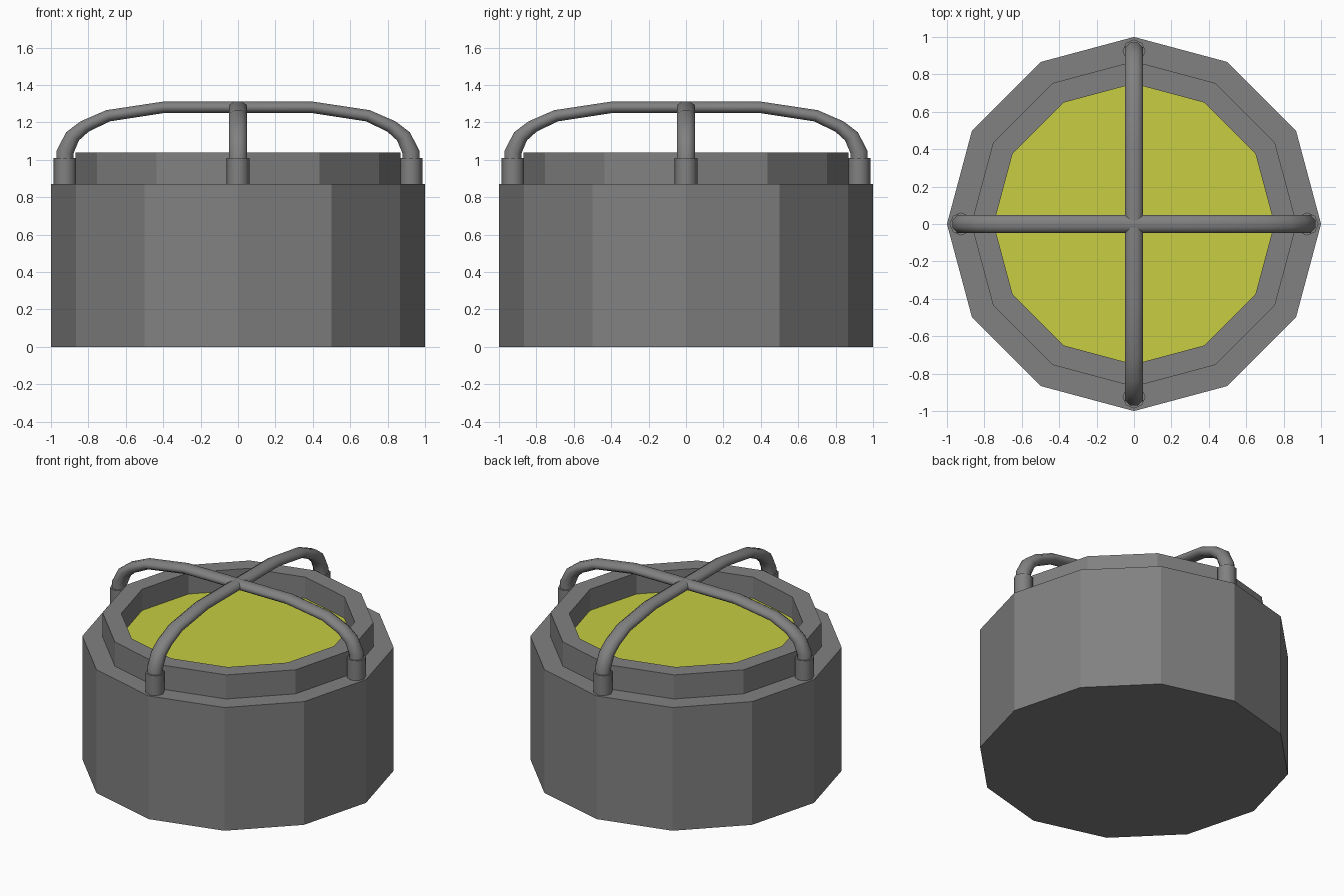
import bpy, bmesh
from math import cos, sin, pi, radians
from mathutils import Matrix

if "Cube" in bpy.data.objects:
    bpy.data.objects.remove(bpy.data.objects["Cube"])


def material(name, color):
    mat = bpy.data.materials.new(name)
    mat.diffuse_color = color
    mat.use_nodes = True
    mat.node_tree.nodes["Principled BSDF"].inputs["Base Color"].default_value = mat.diffuse_color
    return mat


grey = material("dark_grey", (0.22, 0.22, 0.22, 1))
yellow = material("yellow_lens", (0.57, 0.61, 0.055, 1))


def finish(name, bm, mat=grey, smooth=False):
    bmesh.ops.recalc_face_normals(bm, faces=bm.faces)
    me = bpy.data.meshes.new(name)
    bm.to_mesh(me)
    bm.free()
    ob = bpy.data.objects.new(name, me)
    bpy.context.collection.objects.link(ob)
    me.materials.append(mat)
    if smooth:
        for p in me.polygons:
            p.use_smooth = True
        me.set_sharp_from_angle(angle=radians(60))
    return ob


def loft(bm, rings):
    """Bridge a list of closed point rings with quads and cap both ends."""
    vr = [[bm.verts.new(p) for p in ring] for ring in rings]
    n = len(vr[0])
    for a, b in zip(vr, vr[1:]):
        for i in range(n):
            j = (i + 1) % n
            bm.faces.new((a[i], a[j], b[j], b[i]))
    bm.faces.new(vr[0][::-1])
    bm.faces.new(vr[-1])


def circle(r, z, n=12, cx=0):
    return [(cx + r * cos(2 * pi * i / n), r * sin(2 * pi * i / n), z) for i in range(n)]


# Drum body with stepped rim and recess
bm = bmesh.new()
profile = [(1, 0), (1, 0.87), (0.87, 0.87), (0.87, 1.04), (0.75, 1.04), (0.75, 0.885)]
loft(bm, [circle(r, z) for r, z in profile])
finish("drum_body", bm)

# Yellow lens set into the recess
bm = bmesh.new()
bm.faces.new([bm.verts.new(p) for p in circle(0.75, 0.89)])
finish("lens", bm, yellow)

# Guard bars: (x, z, normal x, normal z, in-plane radius), half path mirrored
half = [(0.925, 0.98, 1, 0, 0.05), (0.925, 1.04, 1, 0.15, 0.049),
        (0.885, 1.125, 0.85, 0.53, 0.044), (0.82, 1.178, 0.62, 0.78, 0.038),
        (0.695, 1.235, 0.32, 0.95, 0.034), (0.4, 1.28, 0.08, 1, 0.033)]
path = half + [(-x, z, -nx, nz, r) for x, z, nx, nz, r in reversed(half)]
N = 8
for k, name in enumerate(("guard_bar_x", "guard_bar_y")):
    bm = bmesh.new()
    rings = []
    for x, z, nx, nz, r in path:
        ang = [2 * pi * (i + 0.5) / N for i in range(N)]
        rings.append([(x + nx * r * cos(a), 0.052 * sin(a), z + nz * r * cos(a))
                      for a in ang])
    loft(bm, rings)
    bm.transform(Matrix.Rotation(k * pi / 2, 4, 'Z'))
    finish(name, bm, smooth=True)

# Sockets holding the guard bar ends
for k in range(4):
    bm = bmesh.new()
    loft(bm, [circle(0.061, z, 8, 0.925) for z in (0.86, 1.01)])
    bm.transform(Matrix.Rotation(k * pi / 2, 4, 'Z'))
    finish(f"guard_socket_{k + 1}", bm, smooth=True)
